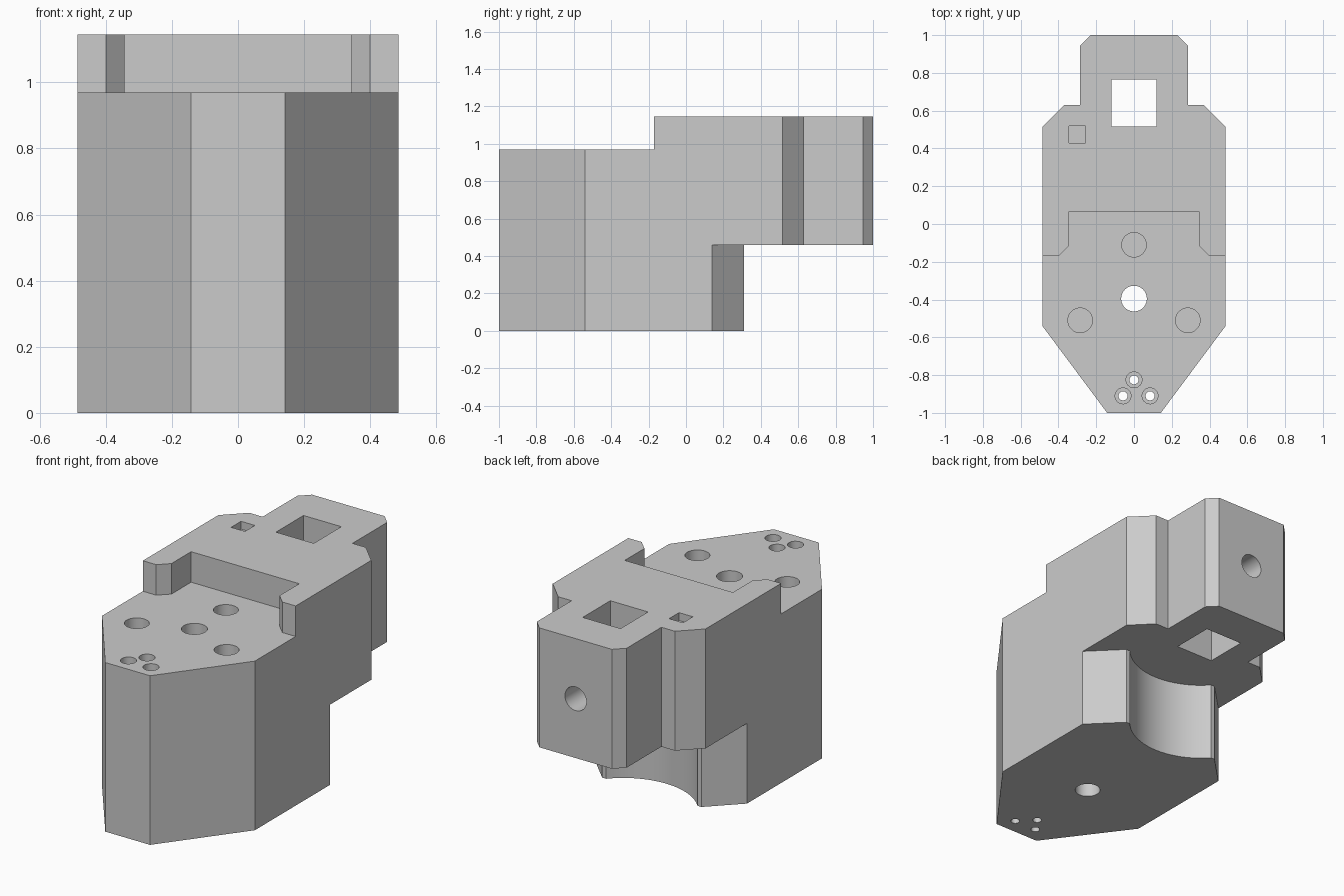
import bpy, bmesh
from math import sin, cos, asin, radians, tau
from mathutils import Matrix, Vector

if "Cube" in bpy.data.objects:
    bpy.data.objects.remove(bpy.data.objects["Cube"], do_unlink=True)

grey = bpy.data.materials.new("plain grey")
grey.use_nodes = True
grey.diffuse_color = (0.6, 0.6, 0.6, 1)
grey.node_tree.nodes["Principled BSDF"].inputs["Base Color"].default_value = (0.6, 0.6, 0.6, 1)


def prism(name, outline, z0, z1):
    """Extrude a flat outline from z0 up to z1."""
    bm = bmesh.new()
    face = bm.faces.new([bm.verts.new((x, y, z0)) for x, y in outline])
    grown = bmesh.ops.extrude_face_region(bm, geom=[face])["geom"]
    top = [v for v in grown if isinstance(v, bmesh.types.BMVert)]
    bmesh.ops.translate(bm, verts=top, vec=(0, 0, z1 - z0))
    bmesh.ops.recalc_face_normals(bm, faces=bm.faces)
    mesh = bpy.data.meshes.new(name)
    bm.to_mesh(mesh)
    bm.free()
    mesh.materials.append(grey)
    obj = bpy.data.objects.new(name, mesh)
    bpy.context.collection.objects.link(obj)
    return obj


def mirrored(half):
    """Close a right-hand half outline with its left-hand reflection."""
    return half + [(-x, y) for x, y in reversed(half)]


def circle(x, y, r, n=40):
    return [(x + r * cos(tau * i / n), y + r * sin(tau * i / n)) for i in range(n)]


def box(x0, x1, y0, y1):
    return [(x0, y0), (x1, y0), (x1, y1), (x0, y1)]


def cut(body, cutter):
    """Subtract a cutter from the body and discard it."""
    mod = body.modifiers.new("cut", "BOOLEAN")
    mod.operation, mod.solver, mod.object = "DIFFERENCE", "EXACT", cutter
    bpy.context.view_layer.objects.active = body
    bpy.ops.object.modifier_apply(modifier=mod.name)
    bpy.data.objects.remove(cutter, do_unlink=True)


TOP, DECK, UNDER = 1.145, 0.97, 0.46

# Main block with tapered nose and narrow chamfered tail
body = prism("main_block", mirrored([
    (0.142, -1), (0.485, -0.54), (0.485, 0.515), (0.37, 0.63),
    (0.285, 0.63), (0.285, 0.945), (0.23, 1)]), 0, TOP)

# Lowered front deck with a stepped rear edge
cut(body, prism("deck_cutter", mirrored([
    (0.7, -1.2), (0.7, -0.17), (0.4, -0.17), (0.343, -0.113), (0.343, 0.065)]),
    DECK, TOP + 0.2))

# Undercut below the tail, ending in chamfers and a concave arc
half_width, depth = 0.29, 0.13
radius = (half_width ** 2 + depth ** 2) / (2 * depth)
centre_y = 0.31 - depth + radius
sweep = asin(half_width / radius)
arc = []
for i in range(33):
    a = sweep * (1 - i / 16)
    arc.append((radius * sin(a), centre_y - radius * cos(a)))
cut(body, prism("undercut_cutter",
                [(0.7, 1.2), (0.7, -0.075), (0.315, 0.31)] + arc
                + [(-0.315, 0.31), (-0.7, -0.075), (-0.7, 1.2)], -0.2, UNDER))

# Square through hole and small square pocket on the raised top
cut(body, prism("square_hole", box(-0.12, 0.12, 0.515, 0.765), 0.3, 1.4))
cut(body, prism("square_pocket", box(-0.345, -0.257, 0.43, 0.52), TOP - 0.045, 1.4))

# Round holes in the deck: one through, three blind
cut(body, prism("through_hole", circle(0, -0.395, 0.068), -0.2, 1.4))
for x, y in [(0, -0.11), (-0.285, -0.51), (0.285, -0.51)]:
    cut(body, prism("blind_hole", circle(x, y, 0.065), DECK - 0.25, 1.1))

# Three counterbored holes in the nose
for x, y in [(0, -0.825), (-0.058, -0.91), (0.085, -0.91)]:
    cut(body, prism("counterbore", circle(x, y, 0.042, 32), DECK - 0.3, 1.1))
    cut(body, prism("small_hole", circle(x, y, 0.024, 32), -0.2, 1.1))

# Horizontal hole from the tail into the square hole
tail_hole = prism("tail_hole", circle(0, 0, 0.068), 0, 0.6)
tail_hole.data.transform(Matrix.Translation(Vector((0, 1.2, 0.8))) @ Matrix.Rotation(radians(90), 4, "X"))
cut(body, tail_hole)

# Smooth the round walls, keep the edges crisp
bpy.ops.object.select_all(action="DESELECT")
body.select_set(True)
bpy.context.view_layer.objects.active = body
bpy.ops.object.shade_smooth_by_angle(angle=radians(25))
